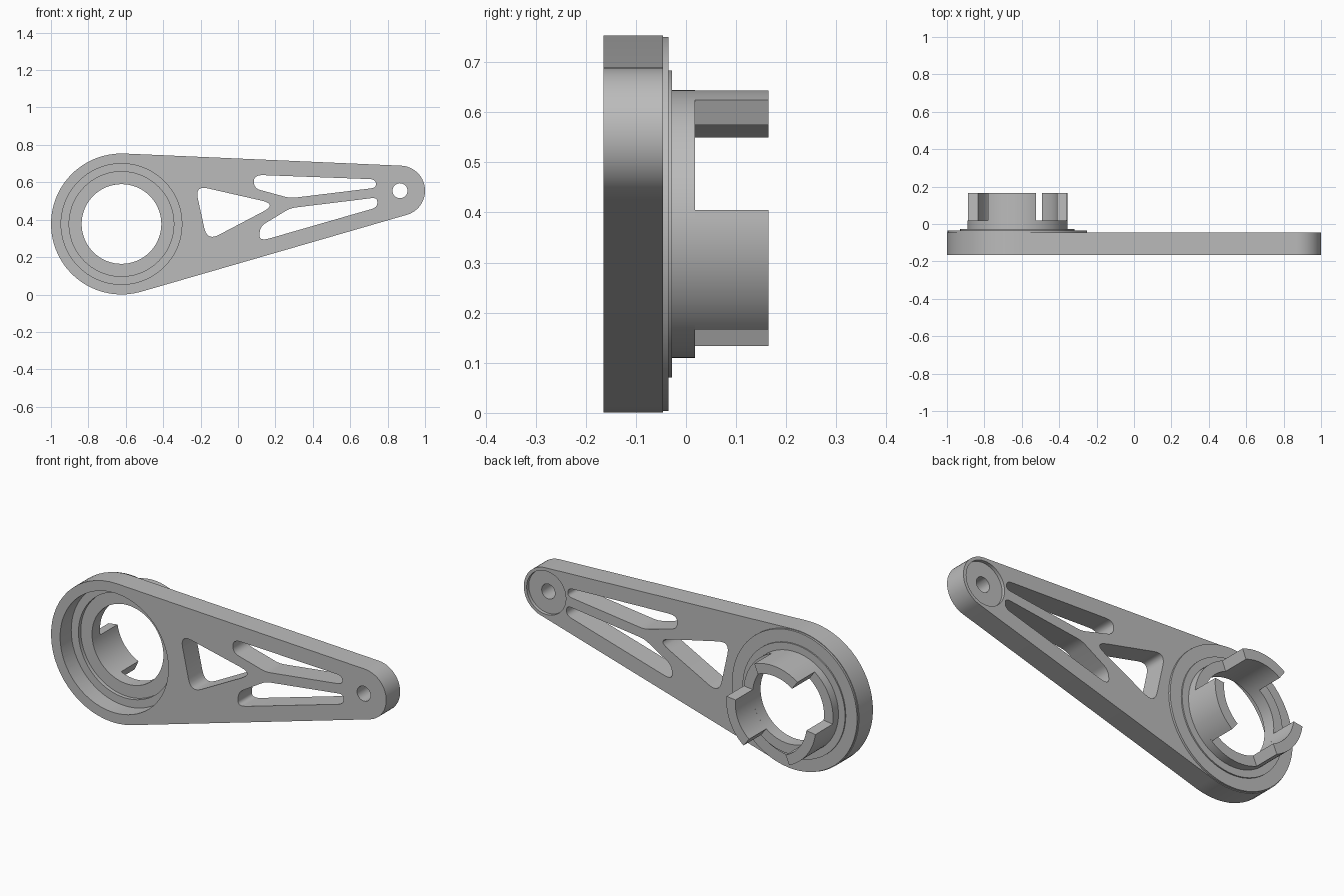
import bpy, bmesh, math

cube = bpy.data.objects.get("Cube")
if cube:
    bpy.data.objects.remove(cube, do_unlink=True)

HUB, HUB_R = (-0.623, 0.377), 0.377
TIP, TIP_R = (0.866, 0.555), 0.134

grey = bpy.data.materials.new("plain grey")
grey.use_nodes = True
grey.diffuse_color = (0.5, 0.5, 0.5, 1)
grey.node_tree.nodes["Principled BSDF"].inputs["Base Color"].default_value = (0.5, 0.5, 0.5, 1)


def arc(centre, r, a0, a1, n):
    """Points along an arc, angles in degrees."""
    angles = [math.radians(a0 + (a1 - a0) * i / n) for i in range(n + 1)]
    return [(centre[0] + r * math.cos(a), centre[1] + r * math.sin(a)) for a in angles]


def circle(centre, r, n=72):
    return arc(centre, r, 0, 360, n)[:-1]


def rounded(corners, steps=6):
    """Round each (x, z, trim) corner of a polygon."""
    pts = []
    for i, (x, z, trim) in enumerate(corners):
        ends = []
        for other in (corners[i - 1], corners[(i + 1) % len(corners)]):
            dx, dz = other[0] - x, other[1] - z
            k = min(trim / math.hypot(dx, dz), 0.48)
            ends.append((x + dx * k, z + dz * k))
        (ax, az), (bx, bz) = ends
        for s in range(steps + 1):
            t = s / steps
            u = 1 - t
            pts.append((u * u * ax + 2 * u * t * x + t * t * bx,
                        u * u * az + 2 * u * t * z + t * t * bz))
    return pts


def select_only(ob):
    bpy.ops.object.select_all(action='DESELECT')
    ob.select_set(True)
    bpy.context.view_layer.objects.active = ob


def plate(name, loops, y0, y1):
    """Upright plate from an outline and its holes, between two depths."""
    curve = bpy.data.curves.new(name, 'CURVE')
    curve.dimensions = '2D'
    curve.fill_mode = 'BOTH'
    curve.extrude = (y1 - y0) / 2
    for loop in loops:
        spline = curve.splines.new('POLY')
        spline.points.add(len(loop) - 1)
        for p, (x, z) in zip(spline.points, loop):
            p.co = (x, z, 0, 1)
        spline.use_cyclic_u = True
    ob = bpy.data.objects.new(name, curve)
    bpy.context.collection.objects.link(ob)
    ob.rotation_euler.x = math.pi / 2
    ob.location.y = (y0 + y1) / 2
    select_only(ob)
    bpy.ops.object.convert(target='MESH')
    ob = bpy.context.view_layer.objects.active
    bpy.ops.object.transform_apply(location=True, rotation=True, scale=True)
    bm = bmesh.new()
    bm.from_mesh(ob.data)
    bmesh.ops.remove_doubles(bm, verts=bm.verts, dist=0.00005)
    bmesh.ops.recalc_face_normals(bm, faces=bm.faces)
    bm.to_mesh(ob.data)
    bm.free()
    ob.data.materials.clear()
    ob.data.materials.append(grey)
    return ob


def finish(ob):
    select_only(ob)
    bpy.ops.object.shade_smooth_by_angle(angle=math.radians(30))


def cut(ob, cutter):
    """Subtract the cutter, then discard it."""
    mod = ob.modifiers.new("cut", 'BOOLEAN')
    mod.operation = 'DIFFERENCE'
    mod.solver = 'EXACT'
    mod.object = cutter
    select_only(ob)
    bpy.ops.object.modifier_apply(modifier=mod.name)
    bpy.data.objects.remove(cutter, do_unlink=True)


# Arm outline: two round ends joined by tangent lines
dx, dz = TIP[0] - HUB[0], TIP[1] - HUB[1]
lean = math.degrees(math.atan2(dz, dx))
spread = math.degrees(math.acos((HUB_R - TIP_R) / math.hypot(dx, dz)))
outline = (arc(HUB, HUB_R, lean + spread, lean + 360 - spread, 32)
           + arc(TIP, TIP_R, lean - spread, lean + spread, 24))

# Lightening windows
windows = [
    rounded([(-0.23, 0.583, 0.07), (0.21, 0.483, 0.085), (-0.165, 0.286, 0.07)]),
    rounded([(0.085, 0.64, 0.05), (0.735, 0.616, 0.03), (0.74, 0.571, 0.03),
             (0.28, 0.515, 0.03), (0.085, 0.568, 0.035)]),
    rounded([(0.28, 0.462, 0.03), (0.745, 0.519, 0.03), (0.745, 0.466, 0.03),
             (0.11, 0.283, 0.06), (0.12, 0.365, 0.03)]),
]

# Arm with stepped front seat and shallow rear pocket at the tip
arm = plate("arm", [outline, circle(HUB, 0.28), circle(TIP, 0.04, 32)] + windows, -0.165, -0.046)
cut(arm, plate("seat_cutter", [circle(HUB, 0.323)], -0.25, -0.07))
cut(arm, plate("pocket_cutter", [circle(TIP, 0.117, 48)], -0.064, 0.1))
finish(arm)

# Rear hub steps and collar
BORE = 0.213
for name, r, y0, y1 in (("hub_plate", 0.373, -0.05, -0.035),
                        ("hub_step", 0.306, -0.035, -0.028),
                        ("hub_collar", 0.267, -0.028, 0.018)):
    finish(plate(name, [circle(HUB, r), circle(HUB, BORE)], y0, y1))

# Three curved coupling tabs
for i in range(3):
    start = 68 + 120 * i
    sector = arc(HUB, 0.267, start, start + 58, 14) + arc(HUB, BORE, start + 58, start, 14)
    finish(plate("coupling_tab_%d" % (i + 1), [sector], 0.018, 0.165))
